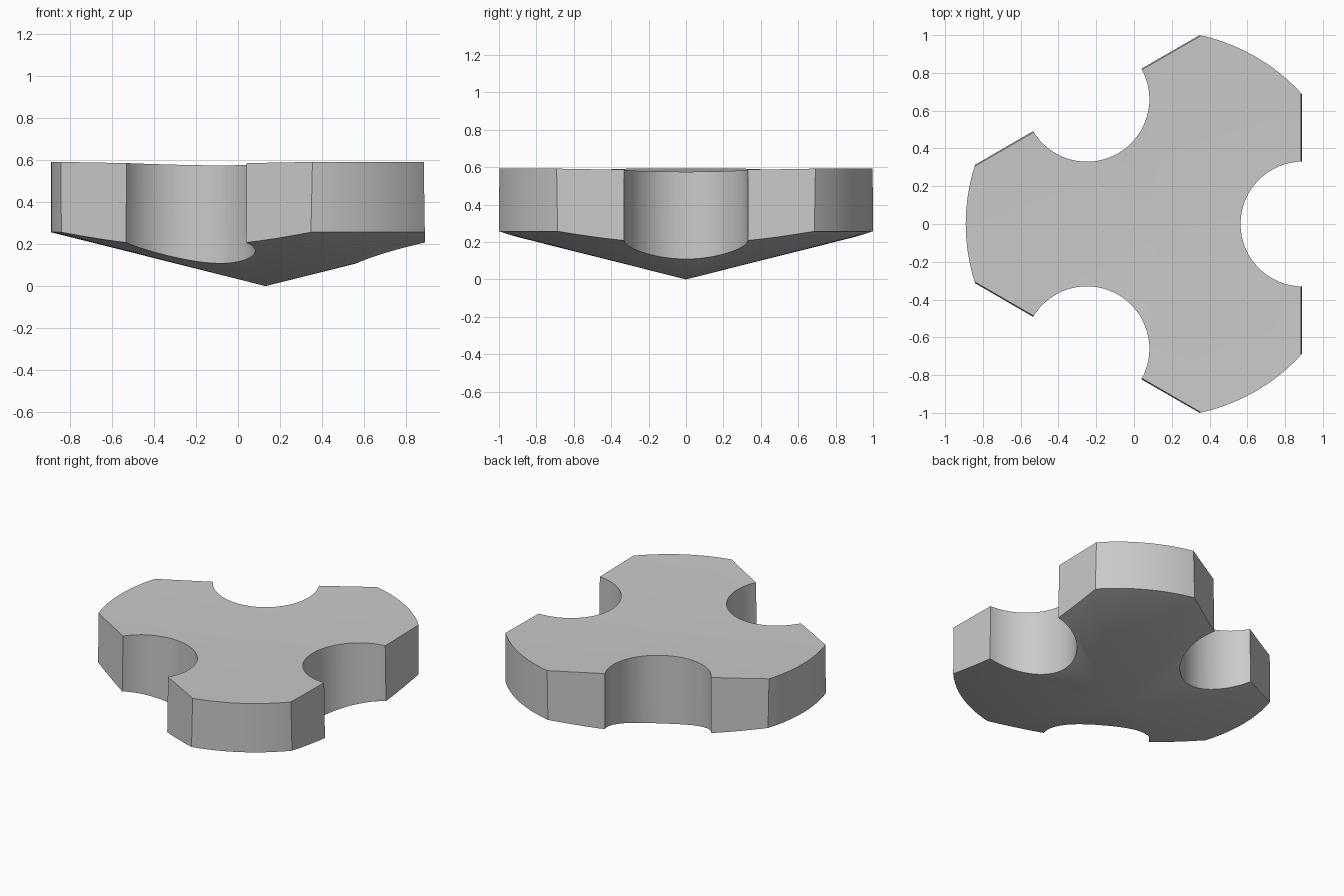
import bpy
import bmesh
from math import cos, sin, pi, radians
from mathutils import Matrix, Vector

old = bpy.data.objects.get("Cube")
if old:
    bpy.data.objects.remove(old, do_unlink=True)

CENTRE_X = 0.132       # axis of the three-lobed body
RADIUS = 1.023
FLAT = 0.753           # distance from axis to the top edge of the flats
NOTCH = 0.331          # notch radius
NOTCH_AXIS = 0.763     # distance from axis to the notch centres
SEGMENTS = 96
TURNS = [Matrix.Translation((CENTRE_X, 0, 0)) @ Matrix.Rotation(k * 2 * pi / 3, 4, "Z")
         for k in range(3)]

grey = bpy.data.materials.new("plain grey")
grey.use_nodes = True
colour = (0.59, 0.59, 0.59, 1)
grey.diffuse_color = colour
grey.node_tree.nodes["Principled BSDF"].inputs["Base Color"].default_value = colour


def make_object(name, bm):
    bmesh.ops.recalc_face_normals(bm, faces=bm.faces)
    mesh = bpy.data.meshes.new(name)
    bm.to_mesh(mesh)
    bm.free()
    mesh.materials.append(grey)
    obj = bpy.data.objects.new(name, mesh)
    bpy.context.collection.objects.link(obj)
    return obj


# Turned body: pointed underside, straight rim, slightly dished top
bm = bmesh.new()
tip = bm.verts.new((CENTRE_X, 0, 0))
dish = bm.verts.new((CENTRE_X, 0, 0.563))
rings = []
for z in (0.257, 0.592):
    rings.append([bm.verts.new((CENTRE_X + RADIUS * cos(2 * pi * i / SEGMENTS),
                                RADIUS * sin(2 * pi * i / SEGMENTS), z))
                  for i in range(SEGMENTS)])
low, high = rings
for i in range(SEGMENTS):
    j = (i + 1) % SEGMENTS
    bm.faces.new((tip, low[j], low[i]))
    bm.faces.new((low[i], low[j], high[j], high[i]))
    bm.faces.new((dish, high[i], high[j]))

# Slice a slightly drafted flat off the rim at every third of a turn
for turn in TURNS:
    bmesh.ops.bisect_plane(
        bm, geom=bm.verts[:] + bm.edges[:] + bm.faces[:],
        plane_co=turn @ Vector((FLAT, 0, 0.59)),
        plane_no=turn.to_3x3() @ Vector((1, 0, 0.015)), clear_outer=True)
    bmesh.ops.holes_fill(bm, edges=[e for e in bm.edges if e.is_boundary], sides=0)
body = make_object("three_lobed_body", bm)

# Round notches cut through the middle of each flat
bpy.context.view_layer.objects.active = body
for turn in TURNS:
    bm = bmesh.new()
    bmesh.ops.create_cone(bm, cap_ends=True, segments=64, radius1=NOTCH, radius2=NOTCH,
                          depth=2, matrix=turn @ Matrix.Translation((NOTCH_AXIS, 0, 0.4)))
    cutter = make_object("notch_cutter", bm)
    cutter.hide_render = True
    mod = body.modifiers.new("notch", "BOOLEAN")
    mod.operation = "DIFFERENCE"
    mod.solver = "EXACT"
    mod.object = cutter
    bpy.ops.object.modifier_apply(modifier=mod.name)
    bpy.data.objects.remove(cutter, do_unlink=True)

# Smooth the curved walls and keep the rims crisp
for obj in bpy.context.selected_objects:
    obj.select_set(False)
body.select_set(True)
bpy.ops.object.shade_smooth_by_angle(angle=radians(25))
